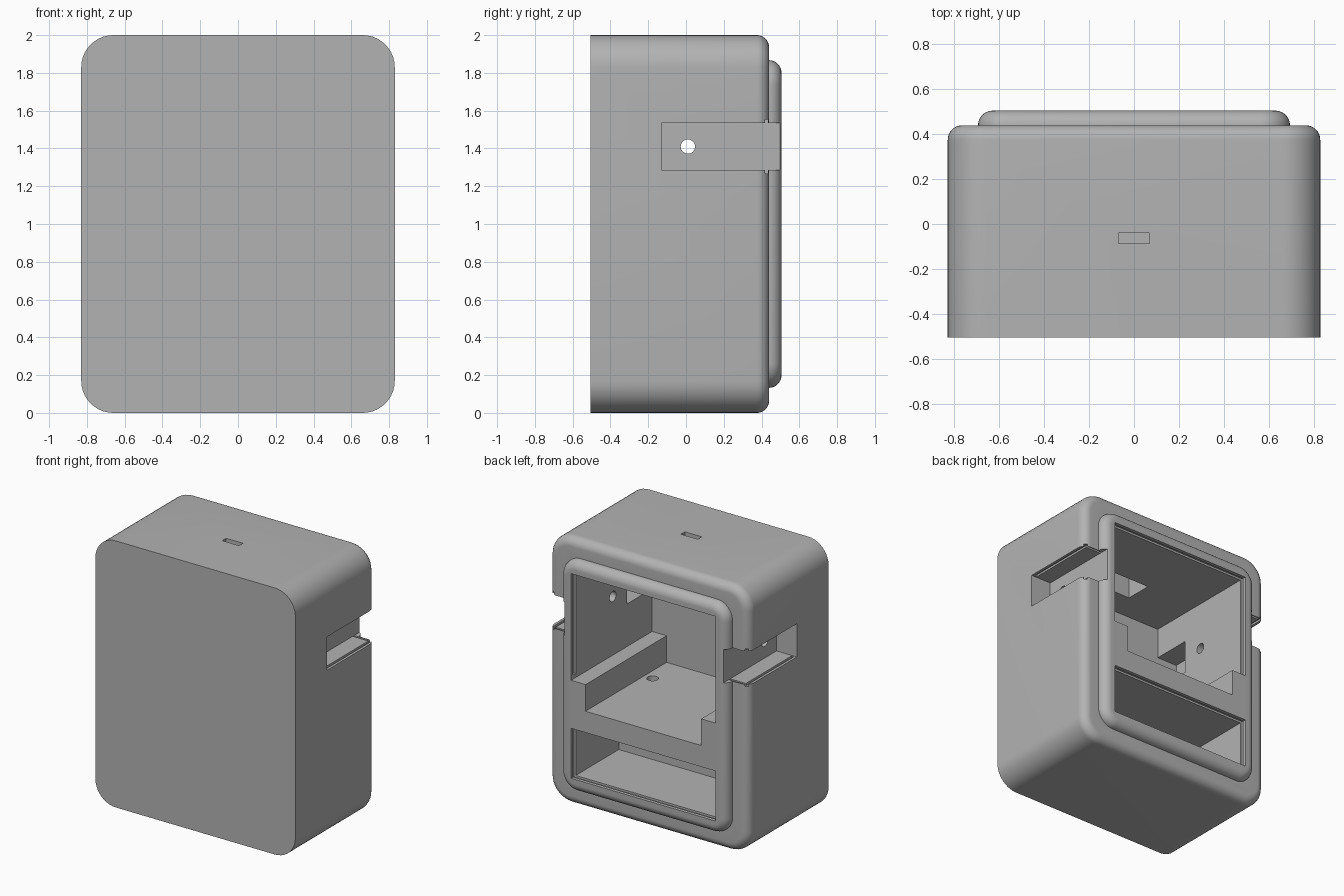
import bpy, bmesh, math

cube = bpy.data.objects.get("Cube")
if cube:
    bpy.data.objects.remove(cube, do_unlink=True)

grey = bpy.data.materials.new("plain_grey")
grey.use_nodes = True
colour = (0.45, 0.45, 0.45, 1)
grey.diffuse_color = colour
grey.node_tree.nodes["Principled BSDF"].inputs["Base Color"].default_value = colour


def new_object(name, bm):
    bmesh.ops.recalc_face_normals(bm, faces=bm.faces)
    mesh = bpy.data.meshes.new(name)
    bm.to_mesh(mesh)
    bm.free()
    mesh.materials.append(grey)
    obj = bpy.data.objects.new(name, mesh)
    bpy.context.collection.objects.link(obj)
    return obj


def rounded_slab(name, half_x, half_z, radius, y0, y1, fillet, steps=10):
    """Rounded rectangle drawn along y, with a rolled edge at the back."""
    bm = bmesh.new()
    rings = [(0, y0)]
    for i in range(steps + 1):
        a = math.pi / 2 * i / steps
        rings.append((fillet * (1 - math.cos(a)), y1 - fillet + fillet * math.sin(a)))
    loops = []
    for inset, y in rings:
        loop = []
        for corner, (sx, sz) in enumerate([(1, 1), (-1, 1), (-1, -1), (1, -1)]):
            for i in range(steps + 1):
                a = math.pi / 2 * (corner + i / steps)
                loop.append(bm.verts.new((
                    sx * (half_x - radius) + (radius - inset) * math.cos(a), y,
                    1 + sz * (half_z - radius) + (radius - inset) * math.sin(a))))
        loops.append(loop)
    for low, high in zip(loops, loops[1:]):
        for i in range(len(low)):
            j = (i + 1) % len(low)
            bm.faces.new((low[i], low[j], high[j], high[i]))
    bm.faces.new(loops[0])
    bm.faces.new(loops[-1])
    return new_object(name, bm)


def box(name, x, y, z):
    bm = bmesh.new()
    bmesh.ops.create_cube(bm, size=1)
    for v in bm.verts:
        for axis, (lo, hi) in enumerate((x, y, z)):
            v.co[axis] = lo if v.co[axis] < 0 else hi
    return new_object(name, bm)


def rod(name, centre, radius, length, along_x):
    bm = bmesh.new()
    bmesh.ops.create_cone(bm, cap_ends=True, segments=32, radius1=radius,
                          radius2=radius, depth=length)
    obj = new_object(name, bm)
    for v in obj.data.vertices:
        if along_x:
            v.co = (v.co.z, v.co.x, v.co.y)
        for k in range(3):
            v.co[k] += centre[k]
    return obj


def combine(target, tool, operation="DIFFERENCE"):
    mod = target.modifiers.new(operation.lower(), "BOOLEAN")
    mod.operation = operation
    mod.solver = "EXACT"
    mod.object = tool
    bpy.context.view_layer.objects.active = target
    bpy.ops.object.modifier_apply(modifier=mod.name)
    bpy.data.objects.remove(tool, do_unlink=True)


def mirrored(lo, hi):
    return [(lo, hi), (-hi, -lo)]


# Shell with the raised rim at the back
body = rounded_slab("housing", 0.83, 1.0, 0.17, -0.505, 0.44, 0.065)
rim = rounded_slab("rim", 0.695, 0.867, 0.13, 0.2, 0.505, 0.065)
combine(body, rim, "UNION")

# Upper compartment, with a lower channel between two side ledges
deep = -0.455
combine(body, box("upper_bay", (-0.6, 0.6), (deep, 0.7), (0.97, 1.77)))
combine(body, box("channel", (-0.48, 0.48), (deep, 0.7), (0.77, 1.1)))

# Lower compartment
combine(body, box("lower_bay", (-0.6, 0.6), (-0.06, 0.7), (0.235, 0.61)))

# Lid grooves just inside both openings
combine(body, box("upper_groove", (-0.615, 0.615), (0.45, 0.48), (1.0, 1.785)))
combine(body, box("lower_groove", (-0.615, 0.615), (0.45, 0.48), (0.22, 0.625)))

# Side notches, their catches and the inner side pockets
for x in mirrored(0.66, 1.0):
    combine(body, box("side_notch", x, (-0.13, 0.7), (1.285, 1.535)))
    combine(body, box("catch", x, (0.418, 0.434), (1.268, 1.552)))
for x in mirrored(0.79, 0.81):
    combine(body, box("notch_track", x, (-0.12, 0.42), (1.27, 1.55)))
for x in mirrored(0.55, 0.77):
    combine(body, box("side_pocket", x, (deep, -0.155), (1.29, 1.54)))

# Holes through the notch walls and in the channel floor
combine(body, rod("side_hole", (0, 0.01, 1.41), 0.038, 1.5, True))
combine(body, rod("floor_hole", (0.41, -0.19, 0.77), 0.04, 0.3, False))

# Top slot above a recess in the ceiling
combine(body, box("ceiling_recess", (-0.16, 0.16), (-0.245, -0.04), (1.7, 1.93)))
combine(body, box("top_slot", (-0.07, 0.07), (-0.087, -0.04), (1.9, 2.1)))

# Smooth rolled edges, crisp cuts
bpy.ops.object.select_all(action="DESELECT")
body.select_set(True)
bpy.context.view_layer.objects.active = body
bpy.ops.object.shade_smooth_by_angle(angle=math.radians(30))
